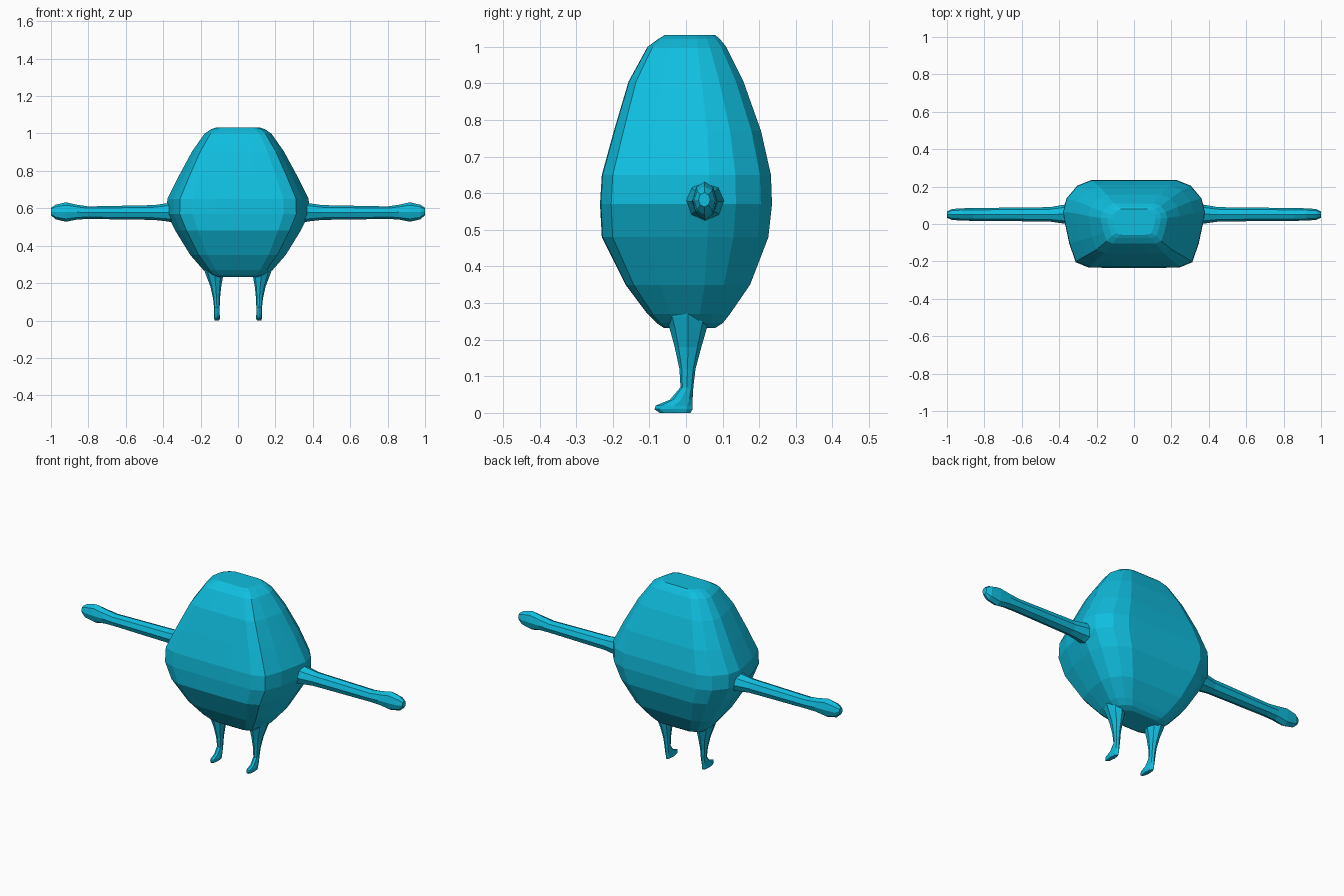
import bpy, bmesh, math

cyan = bpy.data.materials.new("cyan")
cyan.diffuse_color = (0.005, 0.51, 0.73, 1.0)


def loft(name, rings):
    """Skin a list of equal-length point rings and cap both ends."""
    bm = bmesh.new()
    loops = [[bm.verts.new(p) for p in ring] for ring in rings]
    n = len(loops[0])
    for a, b in zip(loops, loops[1:]):
        for i in range(n):
            j = (i + 1) % n
            bm.faces.new((a[i], a[j], b[j], b[i]))
    bm.faces.new(loops[0])
    bm.faces.new(loops[-1])
    bmesh.ops.recalc_face_normals(bm, faces=bm.faces)
    mesh = bpy.data.meshes.new(name)
    bm.to_mesh(mesh)
    bm.free()
    mesh.materials.append(cyan)
    ob = bpy.data.objects.new(name, mesh)
    bpy.context.collection.objects.link(ob)
    return ob


def oval(n, lo_a, hi_a, lo_b, hi_b):
    """Points of an n-sided oval inside a rectangle."""
    for i in range(n):
        t = 2 * math.pi * i / n
        yield ((lo_a + hi_a) / 2 + (hi_a - lo_a) / 2 * math.cos(t),
               (lo_b + hi_b) / 2 + (hi_b - lo_b) / 2 * math.sin(t))


# Body: rounded-box plan, widest a little behind the middle
right_half = [(0.3, -1), (0.64, -0.99), (0.82, -0.87), (0.91, -0.45), (0.97, 0),
              (1, 0.27), (0.95, 0.58), (0.8, 0.87), (0.6, 1), (0.3, 1)]
plan = right_half + [(-x, y) for x, y in reversed(right_half)]
# height, half width, front, back
levels = [(0.232, 0.12, -0.06, 0.08), (0.245, 0.155, -0.08, 0.10),
          (0.27, 0.185, -0.105, 0.12), (0.35, 0.255, -0.165, 0.175),
          (0.48, 0.335, -0.23, 0.225), (0.57, 0.38, -0.235, 0.235),
          (0.65, 0.378, -0.23, 0.232), (0.77, 0.318, -0.197, 0.205),
          (0.905, 0.245, -0.157, 0.157), (1.0, 0.178, -0.105, 0.11),
          (1.022, 0.145, -0.075, 0.092), (1.032, 0.115, -0.058, 0.08)]
loft("body", [[(hw * x, (f + b) / 2 + (b - f) / 2 * y, z) for x, y in plan]
              for z, hw, f, b in levels])

# Arm sections: x, front, back, bottom, top
arm = [(0.33, -0.005, 0.11, 0.52, 0.645), (0.38, 0.003, 0.102, 0.53, 0.627),
       (0.45, 0.013, 0.09, 0.538, 0.617), (0.80, 0.017, 0.086, 0.543, 0.61),
       (0.86, 0.017, 0.085, 0.54, 0.619), (0.92, 0.018, 0.084, 0.528, 0.632),
       (0.975, 0.022, 0.08, 0.541, 0.619), (1.0, 0.034, 0.066, 0.563, 0.602)]
# Leg and foot sections: z, inner x, outer x, front, back
leg = [(0.30, 0.06, 0.19, -0.065, 0.075), (0.26, 0.073, 0.177, -0.055, 0.066),
       (0.235, 0.08, 0.168, -0.046, 0.058), (0.18, 0.09, 0.147, -0.031, 0.042),
       (0.12, 0.096, 0.134, -0.018, 0.026), (0.07, 0.098, 0.128, -0.015, 0.02),
       (0.036, 0.098, 0.128, -0.044, 0.018), (0.02, 0.097, 0.128, -0.083, 0.018),
       (0.01, 0.097, 0.128, -0.086, 0.018), (0.0, 0.101, 0.124, -0.072, 0.012)]
for side, s in (("left", -1), ("right", 1)):
    loft(side + "_arm", [[(s * x, y, z) for y, z in oval(8, f, b, lo, hi)]
                         for x, f, b, lo, hi in arm])
    loft(side + "_leg", [[(s * x, y, z) for x, y in oval(8, i, o, f, b)]
                         for z, i, o, f, b in leg])
